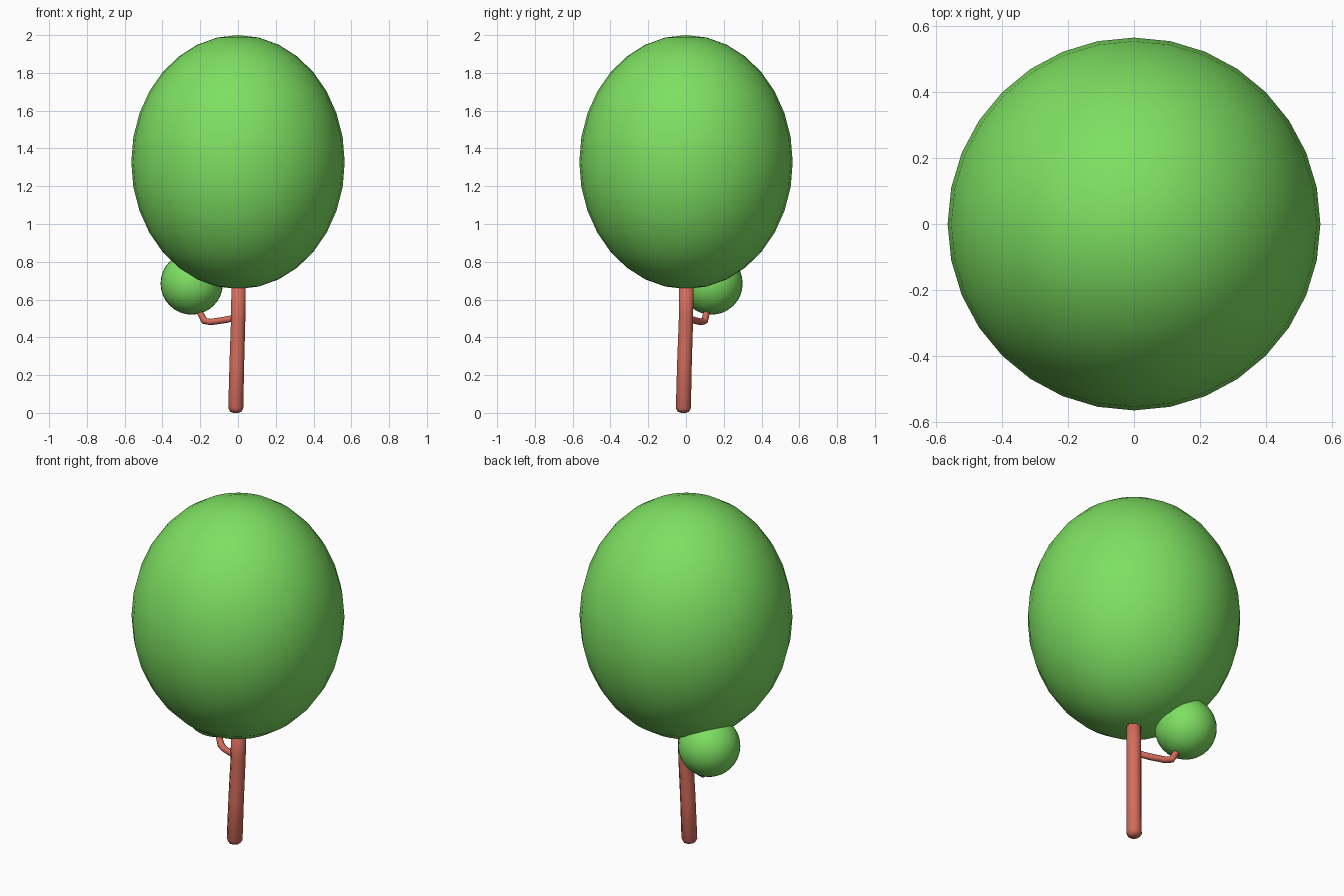
import bpy, bmesh, math
from mathutils import Vector

if "Cube" in bpy.data.objects:
    bpy.data.objects.remove(bpy.data.objects["Cube"])


def material(name, color):
    m = bpy.data.materials.new(name)
    m.diffuse_color = (*color, 1)
    m.use_nodes = True
    m.node_tree.nodes["Principled BSDF"].inputs["Base Color"].default_value = m.diffuse_color
    return m


BARK = material("bark", (0.66, 0.15, 0.105))
LEAF = material("leaf", (0.205, 0.74, 0.12))


def finish(name, bm, mat):
    bmesh.ops.recalc_face_normals(bm, faces=bm.faces)
    for f in bm.faces:
        f.smooth = True
    me = bpy.data.meshes.new(name)
    bm.to_mesh(me)
    bm.free()
    me.materials.append(mat)
    ob = bpy.data.objects.new(name, me)
    bpy.context.collection.objects.link(ob)
    return ob


def foliage(name, centre, radii):
    bm = bmesh.new()
    bmesh.ops.create_uvsphere(bm, u_segments=32, v_segments=16, radius=1)
    bmesh.ops.scale(bm, vec=radii, verts=bm.verts)
    bmesh.ops.translate(bm, vec=centre, verts=bm.verts)
    return finish(name, bm, LEAF)


def tube(name, path, sides=8):
    """Sweep a polygon along (x, y, z, radius) points and cap both ends."""
    bm = bmesh.new()
    pts = [Vector(p[:3]) for p in path]
    rings = []
    for i, p in enumerate(pts):
        d = (pts[min(i + 1, len(pts) - 1)] - pts[max(i - 1, 0)]).normalized()
        u = Vector((1, -1, 0)) if abs(d.z) > 0.9 else Vector((0, 0, 1))
        u = (u - d * u.dot(d)).normalized()
        v = d.cross(u)
        ring = []
        for k in range(sides):
            a = 2 * math.pi * (k + 0.5) / sides
            ring.append(bm.verts.new(p + (u * math.cos(a) + v * math.sin(a)) * path[i][3]))
        rings.append(ring)
    for a, b in zip(rings, rings[1:]):
        for k in range(sides):
            n = (k + 1) % sides
            bm.faces.new((a[k], a[n], b[n], b[k]))
    bm.faces.new(rings[0])
    bm.faces.new(rings[-1])
    return finish(name, bm, BARK)


# Leaf masses
foliage("crown", (0, 0, 1.328), (0.565, 0.565, 0.672))
foliage("side_foliage", (-0.245, 0.135, 0.685), (0.165, 0.165, 0.165))

# Slightly leaning trunk with a rounded foot
tube("trunk", [(-0.012, -0.014, 0.0, 0.012), (-0.012, -0.014, 0.006, 0.032),
               (-0.012, -0.014, 0.025, 0.043), (-0.006, -0.008, 0.27, 0.042),
               (0.001, 0.0, 0.5, 0.041), (0.004, 0.002, 0.76, 0.041)])

# Bent branch reaching up into the side foliage
tube("branch", [(0.0, 0.0, 0.507, 0.018), (-0.07, 0.038, 0.492, 0.018),
                (-0.145, 0.08, 0.481, 0.018), (-0.178, 0.098, 0.487, 0.019),
                (-0.198, 0.108, 0.525, 0.018), (-0.215, 0.117, 0.59, 0.017)])
